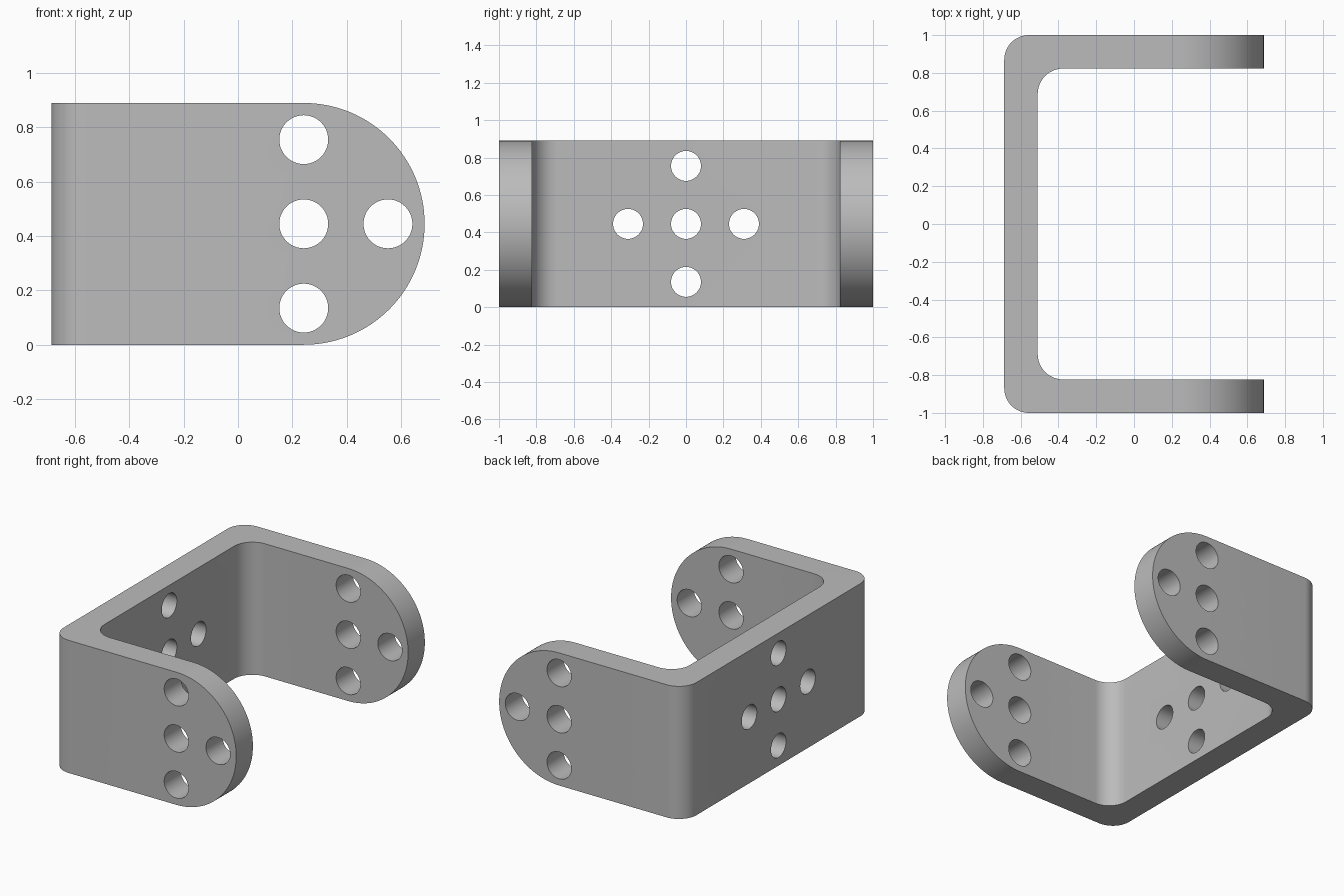
import bpy, bmesh, math
from mathutils import Matrix, Vector

if "Cube" in bpy.data.objects:
    bpy.data.objects.remove(bpy.data.objects["Cube"])

HALF_X, HEIGHT, WALL = 0.687, 0.89, 0.177
MID_Z = HEIGHT / 2
ARM_X = HALF_X - MID_Z          # centre of the rounded arm ends
SPACING = 0.31                  # hole spacing


def arc(cx, cy, r, a0, a1, n):
    return [(cx + r * math.cos(math.radians(a0 + (a1 - a0) * i / n)),
             cy + r * math.sin(math.radians(a0 + (a1 - a0) * i / n))) for i in range(n + 1)]


def prism(name, points, start, depth):
    """Closed solid made by extruding 3D outline points along depth."""
    bm = bmesh.new()
    face = bm.faces.new([bm.verts.new(Vector(p) + Vector(start)) for p in points])
    ext = bmesh.ops.extrude_face_region(bm, geom=[face], use_keep_orig=True)
    bmesh.ops.translate(bm, vec=depth, verts=[v for v in ext["geom"] if isinstance(v, bmesh.types.BMVert)])
    bmesh.ops.recalc_face_normals(bm, faces=bm.faces)
    return add_object(name, bm)


def add_object(name, bm):
    mesh = bpy.data.meshes.new(name)
    bm.to_mesh(mesh)
    bm.free()
    ob = bpy.data.objects.new(name, mesh)
    bpy.context.collection.objects.link(ob)
    return ob


def add_hole(bm, centre, radius, length, axis):
    turn = Matrix.Rotation(math.pi / 2, 4, "X" if axis == "Y" else "Y")
    bmesh.ops.create_cone(bm, cap_ends=True, segments=48, radius1=radius, radius2=radius,
                          depth=length, matrix=Matrix.Translation(centre) @ turn)


# U-shaped bracket with rounded bends, extruded upward
R_OUT, R_IN = 0.13, 0.135
outer_half = arc(-HALF_X + R_OUT, 1 - R_OUT, R_OUT, 90, 180, 12)
inner_half = arc(-HALF_X + WALL + R_IN, 1 - WALL - R_IN, R_IN, 180, 90, 12)
half = [(HALF_X, 1)] + outer_half
inside = inner_half + [(HALF_X, 1 - WALL)]
outline = half + [(x, -y) for x, y in reversed(half)]
outline += [(x, -y) for x, y in reversed(inside)] + inside
bracket = prism("bracket", [(x, y, 0) for x, y in outline], (0, 0, 0), (0, 0, HEIGHT))

# Side outline that rounds off both arm ends
notch = [(ARM_X, -0.1), (0.8, -0.1), (0.8, HEIGHT + 0.1), (ARM_X, HEIGHT + 0.1)]
notch += arc(ARM_X, MID_Z, MID_Z, 90, -90, 64)
end_cutter = prism("arm_end_cutter", [(x, 0, z) for x, z in notch], (0, -1.2, 0), (0, 2.4, 0))

# Hole pattern through the arms and the back plate
bm = bmesh.new()
for dx, dz in ((0, 0), (SPACING, 0), (0, SPACING), (0, -SPACING)):
    add_hole(bm, (ARM_X + dx, 0, MID_Z + dz), 0.09, 2.4, "Y")
for dy, dz in ((0, 0), (SPACING, 0), (-SPACING, 0), (0, SPACING), (0, -SPACING)):
    add_hole(bm, (-HALF_X + WALL / 2, dy, MID_Z + dz), 0.08, 0.4, "X")
hole_cutter = add_object("hole_cutter", bm)

# Cut and apply
for cutter in (end_cutter, hole_cutter):
    mod = bracket.modifiers.new(cutter.name, "BOOLEAN")
    mod.operation, mod.solver, mod.object = "DIFFERENCE", "EXACT", cutter
depsgraph = bpy.context.evaluated_depsgraph_get()
bracket_mesh = bpy.data.meshes.new_from_object(bracket.evaluated_get(depsgraph))
bracket.modifiers.clear()
bracket.data = bracket_mesh
for cutter in (end_cutter, hole_cutter):
    bpy.data.objects.remove(cutter)

# Plain grey metal
grey = bpy.data.materials.new("grey metal")
grey.diffuse_color = (0.5, 0.5, 0.5, 1)
grey.use_nodes = True
grey.node_tree.nodes["Principled BSDF"].inputs["Base Color"].default_value = grey.diffuse_color
bracket.data.materials.clear()
bracket.data.materials.append(grey)

# Smooth bends and hole walls, sharp edges elsewhere
bpy.ops.object.select_all(action="DESELECT")
bracket.select_set(True)
bpy.context.view_layer.objects.active = bracket
bpy.ops.object.shade_smooth_by_angle(angle=math.radians(30))
